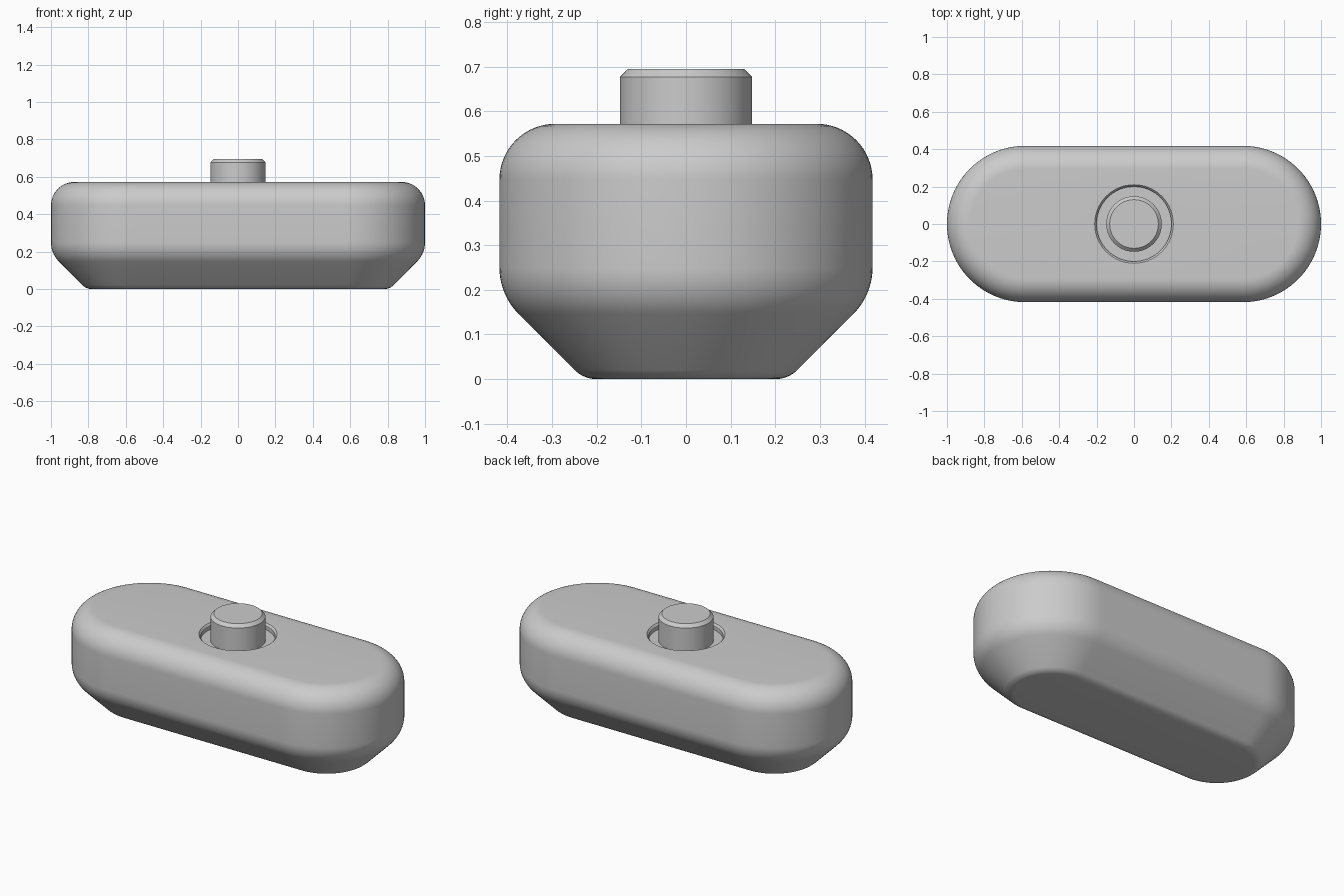
import bpy
import bmesh
from math import sin, cos, pi, radians
from mathutils import Vector

if "Cube" in bpy.data.objects:
    bpy.data.objects.remove(bpy.data.objects["Cube"], do_unlink=True)

HALF = 0.582      # half length of the straight sides
TOP = 0.572       # height of the flat top

grey = bpy.data.materials.new("plain_grey")
grey.use_nodes = True
colour = (0.6, 0.6, 0.6, 1)
grey.diffuse_color = colour
grey.node_tree.nodes["Principled BSDF"].inputs["Base Color"].default_value = colour


def arc(cx, cz, r, start, end, n):
    """Profile points on an arc, angles in degrees."""
    angles = [radians(start + (end - start) * i / n) for i in range(n + 1)]
    return [(cx + r * cos(a), cz + r * sin(a)) for a in angles]


def stadium(r, z, ends=48, sides=40):
    """Long rounded ring with evenly divided straight sides."""
    ring = []
    for s in (1, -1):
        for i in range(ends + 1):
            a = -pi / 2 + pi * i / ends
            ring.append(Vector((s * (HALF + r * cos(a)), s * r * sin(a), z)))
        for i in range(1, sides):
            ring.append(Vector((s * HALF * (1 - 2 * i / sides), s * r, z)))
    return ring


def circle(r, z, n=96):
    return [Vector((r * cos(2 * pi * i / n), r * sin(2 * pi * i / n), z)) for i in range(n)]


def loft(name, rings):
    """Skin a stack of rings and cap both ends."""
    bm = bmesh.new()
    loops = [[bm.verts.new(p) for p in ring] for ring in rings]
    for low, high in zip(loops, loops[1:]):
        for i in range(len(low)):
            j = (i + 1) % len(low)
            bm.faces.new((low[i], low[j], high[j], high[i]))
    bm.faces.new(loops[0][::-1])
    bm.faces.new(loops[-1])
    bmesh.ops.recalc_face_normals(bm, faces=bm.faces)
    mesh = bpy.data.meshes.new(name)
    bm.to_mesh(mesh)
    bm.free()
    mesh.materials.append(grey)
    obj = bpy.data.objects.new(name, mesh)
    bpy.context.collection.objects.link(obj)
    bpy.ops.object.select_all(action="DESELECT")
    obj.select_set(True)
    bpy.context.view_layer.objects.active = obj
    bpy.ops.object.shade_smooth_by_angle(angle=radians(30))
    return obj


# Body: rounded base, sloped underside, upright wall, rounded shoulder
profile = arc(0.2, 0.07, 0.07, -90, -45, 8)
profile += arc(0.271, 0.25, 0.147, -45, 0, 10)
profile += arc(0.293, TOP - 0.125, 0.125, 0, 90, 16)
body_rings = [stadium(r, z) for r, z in profile]

# Round recess in the top, with a narrow lip
directions = [Vector((p.x, p.y, 0)).normalized() for p in body_rings[-1]]
for r, z in ((0.21, TOP), (0.2, TOP - 0.012), (0.2, TOP - 0.035)):
    body_rings.append([d * r + Vector((0, 0, z)) for d in directions])
loft("body", body_rings)

# Push button with a chamfered top edge
button_profile = ((0.148, TOP - 0.045), (0.148, 0.677), (0.13, 0.695))
loft("button", [circle(r, z) for r, z in button_profile])
